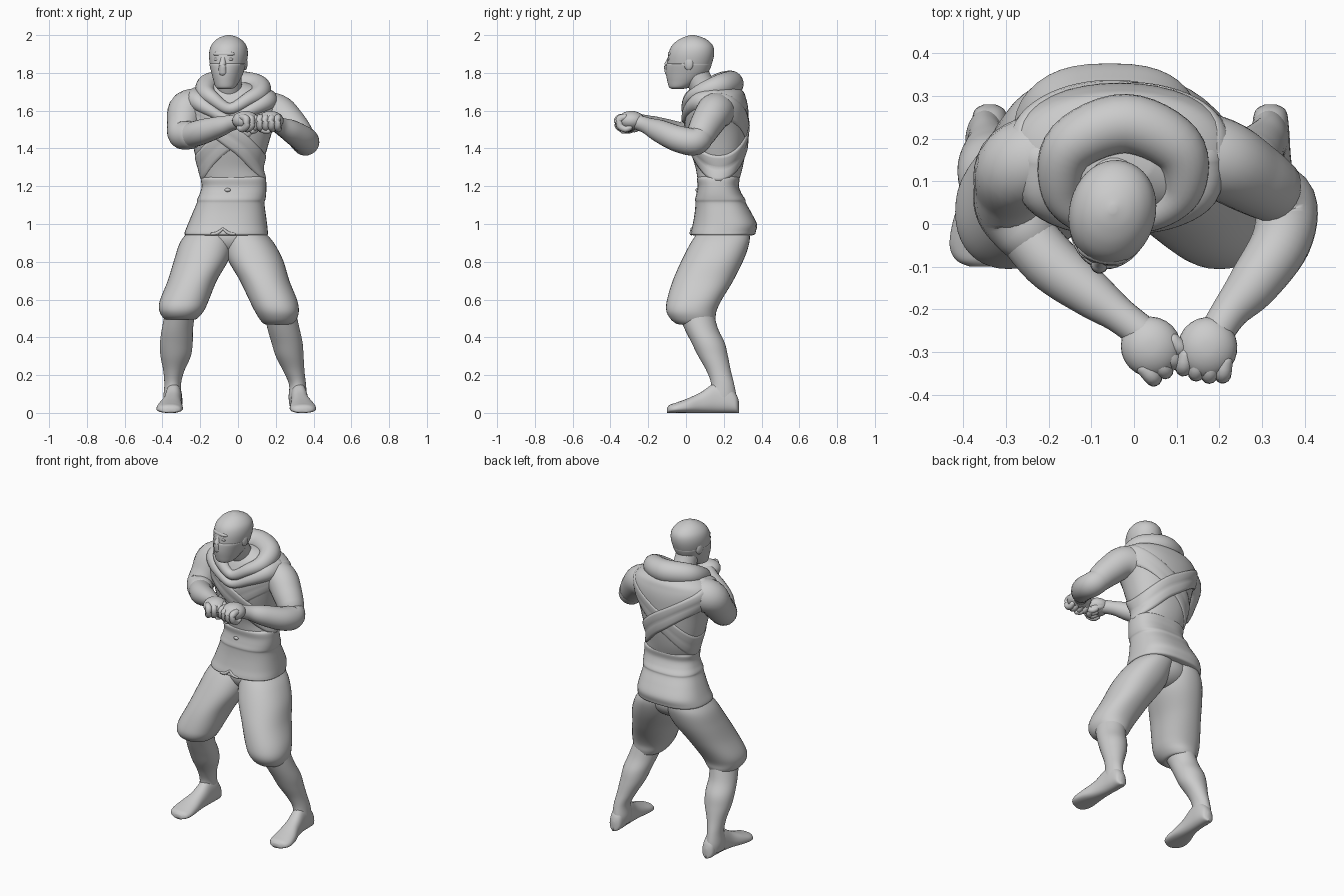
import bpy, bmesh, math
from mathutils import Vector, Matrix

N = 40  # points around each cross-section


def smooth_rows(rows, steps=6, closed=False):
    """Catmull-Rom interpolation of any table of section values."""
    out, n = [], len(rows)
    pick = (lambda i: rows[i % n]) if closed else (lambda i: rows[max(0, min(n - 1, i))])
    for i in range(n if closed else n - 1):
        p = [pick(i + k) for k in (-1, 0, 1, 2)]
        for s in range(steps):
            t = s / steps
            out.append([0.5 * (2 * b + (c - a) * t + (2 * a - 5 * b + 4 * c - d) * t * t
                               + (3 * b - a - 3 * c + d) * t ** 3) for a, b, c, d in zip(*p)])
    return out if closed else out + [list(rows[-1])]


def skin(name, rings, closed=False):
    """Bridge rings into one smooth surface, capped unless closed."""
    bm = bmesh.new()
    vs = [[bm.verts.new(p) for p in r] for r in rings]
    n = len(vs[0])
    for i in range(len(vs) if closed else len(vs) - 1):
        a, b = vs[i], vs[(i + 1) % len(vs)]
        for j in range(n):
            k = (j + 1) % n
            bm.faces.new((a[j], a[k], b[k], b[j]))
    if not closed:
        for r in (vs[0], vs[-1]):
            c = bm.verts.new(sum((v.co for v in r), Vector()) / n)
            for j in range(n):
                bm.faces.new((r[j], r[(j + 1) % n], c))
    bmesh.ops.recalc_face_normals(bm, faces=bm.faces)
    for f in bm.faces:
        f.smooth = True
    me = bpy.data.meshes.new(name)
    bm.to_mesh(me)
    bm.free()
    ob = bpy.data.objects.new(name, me)
    bpy.context.collection.objects.link(ob)
    return ob


def oval(t, power):
    c, s = math.cos(t), math.sin(t)
    return (math.copysign(abs(c) ** (2 / power), c), math.copysign(abs(s) ** (2 / power), s))


def section(row, t, power=2.0, off=0.0):
    z, x0, x1, y0, y1 = row
    c, s = oval(t, power)
    return Vector(((x0 + x1) / 2 + c * ((x1 - x0) / 2 + off),
                   (y0 + y1) / 2 + s * ((y1 - y0) / 2 + off), z))


def stack(name, rows, power=2.0, off=0.0):
    """Horizontal sections: z, x min, x max, y min, y max."""
    return skin(name, [[section(r, 2 * math.pi * j / N, power, off) for j in range(N)]
                       for r in smooth_rows(rows)])


def limb(name, rows, n=24, closed=False, steps=6):
    """Tube through x, y, z, radius, with rounded tips when open."""
    pts = smooth_rows(rows, steps, closed)
    m, rings = len(pts), []
    for i, p in enumerate(pts):
        a = pts[(i - 1) % m] if closed else pts[max(i - 1, 0)]
        b = pts[(i + 1) % m] if closed else pts[min(i + 1, m - 1)]
        t = (Vector(b[:3]) - Vector(a[:3])).normalized()
        u = t.cross(Vector((0.05, 0.02, 1))).normalized()
        w, c, r = u.cross(t), Vector(p[:3]), p[3]

        def ring(shift, k):
            return [c + t * shift * r + (u * math.cos(q) + w * math.sin(q)) * r * k
                    for q in (2 * math.pi * j / n for j in range(n))]
        tip = [(math.sin(e), math.cos(e)) for e in (1.45, 1.1, 0.75, 0.35)]
        if not closed and i == 0:
            rings += [ring(-s, k) for s, k in tip]
        rings.append(ring(0, 1))
        if not closed and i == m - 1:
            rings += [ring(s, k) for s, k in reversed(tip)]
    return skin(name, rings, closed)


def ball(name, loc, size, turn=0.0):
    rings = []
    for i in range(1, 16):
        e = math.pi * i / 16
        rings.append([Vector(loc) + Matrix.Rotation(turn, 3, 'Z') @ Vector((
            size[0] * math.sin(e) * math.cos(q), size[1] * math.sin(e) * math.sin(q),
            size[2] * math.cos(e))) for q in (2 * math.pi * j / 24 for j in range(24))])
    return skin(name, rings)


# Torso, spreading into the shoulder yoke
TORSO = [(1.18, -.17, .13, .08, .26), (1.22, -.188, .145, .065, .277), (1.30, -.212, .13, .05, .30),
         (1.40, -.235, .155, .02, .318), (1.50, -.258, .185, .0, .328), (1.60, -.29, .225, -.002, .33),
         (1.665, -.288, .222, .018, .318), (1.71, -.24, .165, .045, .295), (1.75, -.13, .04, .09, .22)]
stack("torso", TORSO, 2.2)
DENSE = smooth_rows(TORSO, 12)


def on_torso(t, z, off):
    for a, b in zip(DENSE, DENSE[1:]):
        if a[0] <= z <= b[0]:
            f = (z - a[0]) / (b[0] - a[0])
            return section([p + (q - p) * f for p, q in zip(a, b)], t, 2.2, off)
    return section(DENSE[-1], t, 2.2, off)


# Diagonal chest wraps, crossing at front and back
for side, lift in (("left", .004), ("right", .008)):
    sign = 1 if side == "left" else -1
    rings = []
    for j in range(72):
        t = 2 * math.pi * j / 72
        mid = 1.46 + sign * .165 * math.cos(t)
        rings.append([on_torso(t, mid + dz, o * lift) for dz, o in
                      ((-.07, -1), (-.067, .6), (-.05, 1.1), (-.012, .9), (0, .6), (.012, .9),
                       (.05, 1.1), (.067, .6), (.07, -1))])
    skin(side + "_chest_wrap", rings, True)

# Tunic skirt with soft waistband fold and fastener
stack("tunic_skirt", [(1.255, -.17, .13, .075, .27), (1.24, -.196, .147, .058, .284),
                      (1.2, -.192, .15, .062, .28), (1.16, -.203, .149, .055, .295),
                      (1.13, -.216, .145, .048, .314), (1.11, -.219, .14, .05, .318),
                      (1.06, -.24, .146, .046, .346), (1.0, -.265, .154, .036, .375),
                      (.96, -.281, .158, .026, .37), (.945, -.282, .158, .026, .364),
                      (.94, -.27, .148, .04, .35)], 2.55)
ball("waist_fastener", (-.055, .06, 1.18), (.016, .01, .01))
for s in (-1, 1):
    limb("tunic_front_fold", [(-.08, .03, .975, .006), (-.08 + s * .03, .028, .952, .009),
                              (-.08 + s * .06, .03, .947, .007)], 12)

# Trousers with gathered cuffs
stack("right_trouser", [(1.02, -.22, -.04, .11, .32), (.96, -.265, -.03, .065, .335),
                        (.9, -.308, -.025, .025, .335),
                        (.81, -.338, -.05, -.022, .305), (.7, -.372, -.112, -.07, .245),
                        (.6, -.412, -.153, -.1, .185), (.55, -.418, -.175, -.104, .158),
                        (.515, -.405, -.2, -.085, .15), (.495, -.385, -.225, -.05, .14),
                        (.5, -.36, -.25, -.02, .12)], 2.2)
stack("left_trouser", [(1.02, -.07, .1, .11, .32), (.96, -.08, .14, .065, .335),
                       (.9, -.075, .19, .025, .335), (.81, -.053, .238, -.022, .305),
                       (.7, .01, .272, -.07, .25), (.6, .058, .312, -.1, .19),
                       (.54, .088, .322, -.104, .162), (.495, .115, .31, -.08, .155),
                       (.47, .14, .29, -.045, .145), (.475, .165, .27, -.02, .12)], 2.2)
ball("trouser_seat", (-.055, .19, .93), (.17, .14, .11))

# Lower legs
stack("right_calf", [(.56, -.38, -.22, -.06, .14), (.45, -.402, -.238, -.01, .165),
                     (.37, -.413, -.24, .03, .205), (.3, -.41, -.25, .065, .222),
                     (.22, -.395, -.285, .11, .238), (.15, -.39, -.302, .133, .255),
                     (.08, -.395, -.3, .12, .268), (.03, -.39, -.305, .12, .265)])
stack("left_calf", [(.56, .13, .3, -.06, .14), (.45, .155, .325, -.01, .168),
                    (.37, .178, .342, .03, .205), (.3, .2, .347, .065, .222),
                    (.22, .24, .352, .11, .238), (.15, .27, .36, .133, .255),
                    (.08, .268, .364, .12, .268), (.03, .275, .36, .12, .265)])

# Feet: sections along y as y, half width, height, sideways shift of the toes
FOOT = [(.28, .015, .06, 0), (.265, .04, .1, 0), (.22, .048, .15, 0), (.15, .05, .155, .003),
        (.08, .056, .11, .01), (.01, .072, .077, .02), (-.05, .077, .055, .024),
        (-.085, .062, .043, .022), (-.1, .03, .028, .018)]
for name, x, s in (("right_foot", -.338, -1), ("left_foot", .32, 1)):
    rings = []
    for y, w, h, sh in smooth_rows(FOOT, 5):
        ring = []
        for j in range(N):
            c, q = oval(2 * math.pi * j / N, 2.4)
            lean = 1 - .22 * (q + 1) / 2
            ring.append(Vector((x + s * sh + c * w * lean, y, h / 2 + q * h / 2)))
        rings.append(ring)
    skin(name, rings)

# Sleeves and forearms
limb("right_sleeve", [(-.18, .17, 1.615, .1), (-.266, .135, 1.605, .102), (-.29, .08, 1.525, .086),
                      (-.292, .035, 1.475, .079), (-.255, -.015, 1.47, .074)])
limb("right_forearm", [(-.285, .02, 1.46, .064), (-.2, -.085, 1.485, .067),
                       (-.1, -.165, 1.515, .055), (-.035, -.213, 1.535, .042),
                       (.02, -.255, 1.545, .04)])
limb("left_sleeve", [(.11, .175, 1.6, .1), (.205, .15, 1.592, .096),
                     (.275, .11, 1.53, .087), (.315, .085, 1.485, .079)])
limb("left_forearm", [(.3, .09, 1.49, .067), (.354, .05, 1.437, .073), (.345, -.04, 1.45, .07),
                      (.28, -.14, 1.492, .06), (.225, -.205, 1.52, .044), (.19, -.26, 1.54, .04)])

# Clenched fists
for name, c, ang, thumb in (("right_fist", (.04, -.288, 1.548), -.8, 1),
                            ("left_fist", (.172, -.29, 1.548), -1.75, -1)):
    c = Vector(c)
    d = Vector((math.cos(ang), math.sin(ang), 0))
    s = Vector((-d.y, d.x, 0))
    ball(name + "_palm", c, (.072, .07, .05), ang)
    for k in range(4):
        o = c + s * (k - 1.5) * .031
        reach = .062 - .006 * abs(k - 1.5)
        limb(name + "_finger", [tuple(o + d * f + Vector((0, 0, h))) + (r,) for f, h, r in
             ((.025, .017, .018), (reach, .008, .02), (reach, -.028, .019),
              (reach - .03, -.046, .017), (.0, -.038, .015))], 12, steps=4)
    limb(name + "_thumb", [tuple(c + d * f + s * thumb * g + Vector((0, 0, h))) + (r,) for f, g, h, r in
         ((-.03, .035, -.015, .02), (.015, .045, -.035, .02), (.04, .03, -.052, .016),
          (.045, .005, -.056, .014))], 12, steps=4)

# Neck and rolled hood resting on the shoulders
limb("neck", [(-.045, .13, 1.66, .075), (-.048, .08, 1.74, .068), (-.05, .045, 1.82, .068)])
limb("rolled_hood", [(-.045, .005, 1.61, .03), (.055, .025, 1.66, .037), (.115, .085, 1.695, .05),
                     (.1, .18, 1.728, .064), (-.02, .235, 1.742, .07), (-.145, .185, 1.738, .064),
                     (-.17, .09, 1.7, .052), (-.135, .025, 1.665, .038)], 24, True)
limb("hood_drape", [(.15, .15, 1.65, .065), (.145, .075, 1.645, .052), (.07, .02, 1.605, .035),
                    (-.045, .0, 1.555, .025), (-.15, .02, 1.605, .035), (-.215, .075, 1.65, .052),
                    (-.215, .15, 1.66, .065)])

# Masked head, built facing forward then turned slightly
HEAD = [(1.715, -.03, .03, -.075, -.02), (1.725, -.05, .05, -.09, .02), (1.76, -.066, .066, -.1, .075),
        (1.80, -.08, .08, -.106, .115), (1.85, -.095, .095, -.1, .138), (1.90, -.101, .101, -.094, .15),
        (1.94, -.094, .094, -.078, .145), (1.97, -.073, .073, -.048, .12),
        (1.99, -.043, .043, -.01, .082), (2.0, -.008, .008, .025, .045)]
parts = [stack("head", HEAD, 2.05),
         stack("face_mask", HEAD[:4] + [(1.842, -.093, .093, -.104, .134),
                                        (1.85, -.09, .09, -.094, .13)], 2.05, .002),
         limb("nose", [(0, -.085, 1.885, .012), (0, -.093, 1.86, .016), (0, -.1, 1.838, .02),
                       (0, -.092, 1.805, .024)], 16),
         ball("brow", (0, -.07, 1.9), (.06, .026, .018))]
for s in (-1, 1):
    parts += [ball("eye", (s * .036, -.083, 1.872), (.017, .01, .008)),
              ball("covered_ear", (s * .088, .035, 1.85), (.013, .026, .036))]
for ob in parts:
    ob.data.transform(Matrix.Translation((-.05, .03, 0)) @ Matrix.Rotation(math.radians(-14), 4, 'Z')
                      @ Matrix.Translation((0, -.03, 0)))
